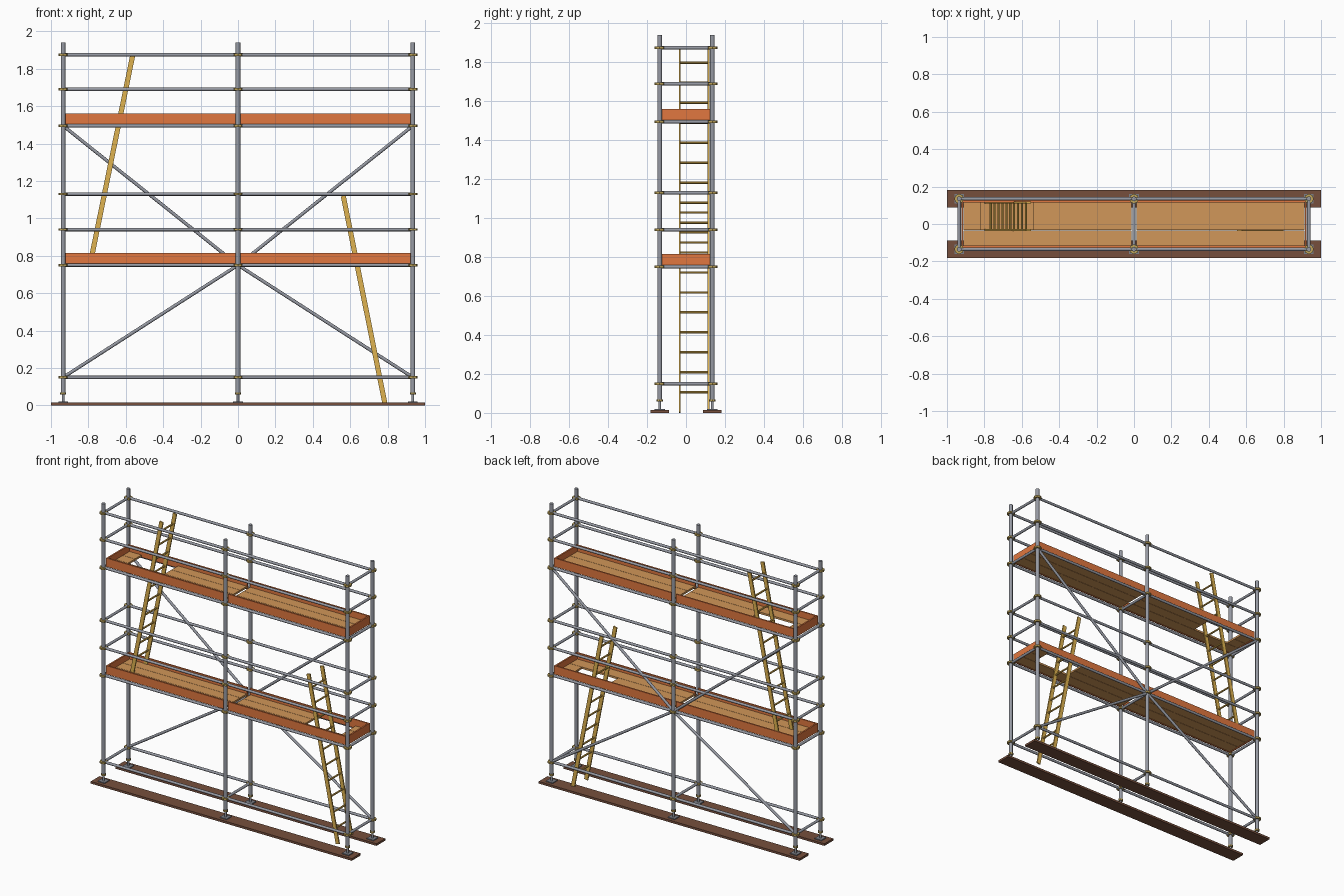
import bpy, bmesh
from mathutils import Vector, Matrix

if "Cube" in bpy.data.objects:
    bpy.data.objects.remove(bpy.data.objects["Cube"], do_unlink=True)


def material(name, r, g, b):
    m = bpy.data.materials.new(name)
    m.use_nodes = True
    m.diffuse_color = (r, g, b, 1)
    m.node_tree.nodes["Principled BSDF"].inputs["Base Color"].default_value = (r, g, b, 1)
    return m


STEEL = material("galvanised steel", 0.31, 0.325, 0.37)
DARK = material("dark steel", 0.2, 0.21, 0.24)
BRASS = material("brass coupler", 0.52, 0.37, 0.1)
LADDER = material("ladder wood", 0.74, 0.45, 0.08)
DECK = material("deck wood", 0.64, 0.31, 0.1)
TOE = material("toe board orange", 0.75, 0.185, 0.05)
SOLE = material("sole board brown", 0.18, 0.078, 0.046)


class Part:
    """Collects tubes and boxes into one named object."""

    def __init__(self, name, mat):
        self.name, self.mat, self.bm = name, mat, bmesh.new()

    def tube(self, a, b, r, sides=14):
        a, b = Vector(a), Vector(b)
        d = b - a
        m = Matrix.Translation((a + b) / 2) @ d.to_track_quat("Z", "Y").to_matrix().to_4x4()
        bmesh.ops.create_cone(self.bm, cap_ends=True, segments=sides, radius1=r,
                              radius2=r, depth=d.length, matrix=m)

    def box(self, lo, hi):
        lo, hi = Vector(lo), Vector(hi)
        m = Matrix.Translation((lo + hi) / 2) @ Matrix.Diagonal((*(hi - lo), 1))
        bmesh.ops.create_cube(self.bm, size=1, matrix=m)

    def bar(self, a, b, width, thick):
        """Rectangular bar leaning in the x-z plane, thin along y."""
        a, b = Vector(a), Vector(b)
        z = (b - a).normalized()
        y = Vector((0, 1, 0))
        rot = Matrix((y.cross(z), y, z)).transposed().to_4x4()
        m = (Matrix.Translation((a + b) / 2) @ rot
             @ Matrix.Diagonal((width, thick, (b - a).length, 1)))
        bmesh.ops.create_cube(self.bm, size=1, matrix=m)

    def finish(self, smooth=False):
        me = bpy.data.meshes.new(self.name)
        self.bm.to_mesh(me)
        self.bm.free()
        me.materials.append(self.mat)
        ob = bpy.data.objects.new(self.name, me)
        bpy.context.collection.objects.link(ob)
        if smooth:
            bpy.ops.object.select_all(action="DESELECT")
            ob.select_set(True)
            bpy.context.view_layer.objects.active = ob
            bpy.ops.object.shade_smooth_by_angle()


X, Y = 0.935, 0.135                 # post grid
SOLE_TOP, TOP = 0.015, 1.94
BASE = 0.15
DECKS = (0.75, 1.495)
RAILS = (0.94, 1.13, 1.69, 1.875)
LEVELS = (BASE, *DECKS, *RAILS)
R_POST, R_RAIL = 0.0125, 0.009

# Sole boards on the ground
soles = Part("sole_boards", SOLE)
for y in (-Y, Y):
    soles.box((-1, y - 0.048, 0), (1, y + 0.048, SOLE_TOP))
soles.finish()

# Posts with screw jacks, base plates and couplers
posts = Part("posts", STEEL)
plates = Part("base_plates", DARK)
screws = Part("jack_screws", STEEL)
collars = Part("jack_collars", BRASS)
couplers = Part("couplers", BRASS)
for x in (-X, 0, X):
    for y in (-Y, Y):
        posts.tube((x, y, 0.064), (x, y, TOP), R_POST)
        plates.box((x - 0.026, y - 0.026, SOLE_TOP), (x + 0.026, y + 0.026, 0.021))
        screws.tube((x, y, 0.02), (x, y, 0.07), 0.007)
        collars.tube((x, y, 0.058), (x, y, 0.07), 0.016, 8)
        for z in LEVELS:
            couplers.tube((x, y, z - 0.006), (x, y, z + 0.006), 0.026, 8)
posts.finish(True)
plates.finish()
screws.finish(True)
collars.finish()
couplers.finish()

# Long rails, cross rails and the middle transoms
ledgers = Part("ledgers", STEEL)
transoms = Part("transoms", STEEL)
for z in LEVELS:
    for y in (-Y, Y):
        ledgers.tube((-X, y, z), (X, y, z), R_RAIL)
    for x in (-X, 0, X):
        if x or z not in RAILS:
            transoms.tube((x, -Y, z), (x, Y, z), R_RAIL)
ledgers.finish(True)
transoms.finish(True)

# Diagonal braces along the back
braces = Part("back_braces", STEEL)
for x in (-X, X):
    for z in (BASE, DECKS[1]):
        braces.tube((x, Y, z), (0, Y, DECKS[0]), R_RAIL)
braces.finish(True)

# Decks: three planks per bay, the two rear ones cut for the ladder hatch
HATCH = (0.54, 0.82)
END = 0.912
PLANKS = ((-0.115, -0.0345), (-0.0325, 0.0415), (0.0435, 0.115))
for name, z, hatch_side in (("lower", DECKS[0], 1), ("upper", DECKS[1], -1)):
    deck = Part(name + "_deck_planks", DECK)
    toe = Part(name + "_toe_boards", TOE)
    for side in (-1, 1):
        for i, (y0, y1) in enumerate(PLANKS):
            cut = side == hatch_side and i > 0
            spans = ((0.013, HATCH[0]), (HATCH[1], END)) if cut else ((0.013, END),)
            for span in spans:
                a, b = sorted(side * s for s in span)
                deck.box((a, y0, z + 0.009), (b, y1, z + 0.022))
        a, b = sorted((side * 0.01, side * 0.923))
        for y in (-0.12, 0.12):
            toe.box((a, y - 0.005, z + 0.006), (b, y + 0.005, z + 0.065))
        toe.box((side * 0.918 - 0.005, -0.115, z + 0.006),
                (side * 0.918 + 0.005, 0.115, z + 0.065))
    deck.finish()
    toe.finish()

# Leaning ladders with evenly pitched rungs
PITCH = 0.1026
for name, side, z0, z1 in (("lower", 1, 0.003, 1.12), ("upper", -1, 0.772, 1.872)):
    foot, head = Vector((side * 0.787, 0, z0)), Vector((side * 0.563, 0, z1))
    ladder = Part(name + "_ladder", LADDER)
    near, far = Vector((0, -0.032, 0)), Vector((0, 0.115, 0))
    for offset in (near, far):
        ladder.bar(foot + offset, head + offset, 0.027, 0.009)
    for i in range(1, 11):
        p = foot.lerp(head, PITCH * i / (z1 - z0))
        ladder.tube(p + near, p + far, 0.006, 10)
    ladder.finish(True)
